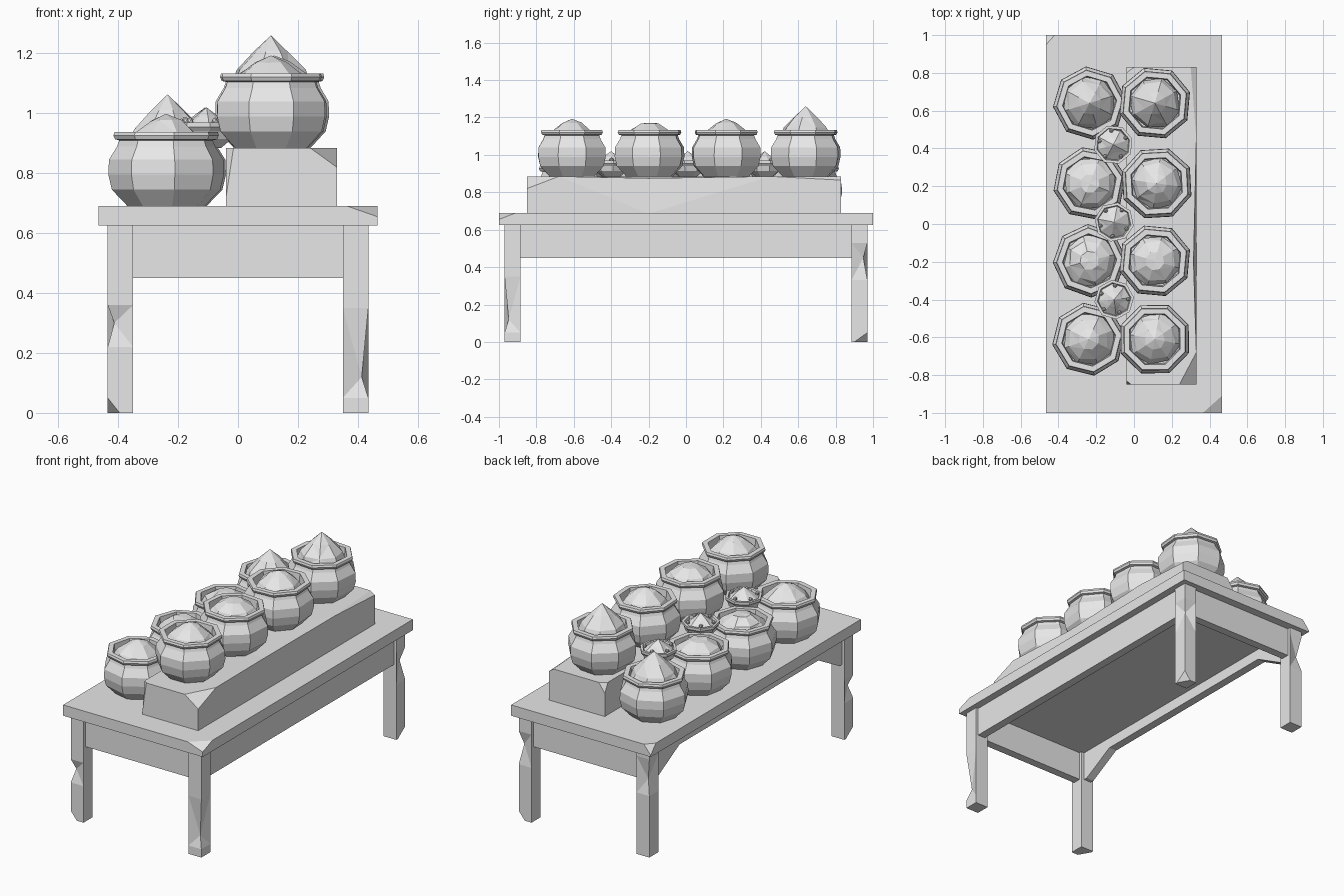
import bpy, bmesh, random
from math import cos, sin, pi
from mathutils import Vector

random.seed(4)
cube = bpy.data.objects.get("Cube")
if cube:
    bpy.data.objects.remove(cube, do_unlink=True)

GREY = (0.8, 0.8, 0.8, 1)
mat = bpy.data.materials.new("plain_grey")
mat.use_nodes = True
mat.diffuse_color = GREY
mat.node_tree.nodes["Principled BSDF"].inputs["Base Color"].default_value = GREY


def finish(bm, name):
    bmesh.ops.recalc_face_normals(bm, faces=bm.faces)
    mesh = bpy.data.meshes.new(name)
    bm.to_mesh(mesh)
    bm.free()
    mesh.materials.append(mat)
    obj = bpy.data.objects.new(name, mesh)
    bpy.context.collection.objects.link(obj)
    return obj


def box(lo, hi):
    bm = bmesh.new()
    bmesh.ops.create_cube(bm, size=1)
    lo, hi = Vector(lo), Vector(hi)
    for v in bm.verts:
        v.co = (lo + hi) / 2 + v.co * (hi - lo)
    return bm


def chip(bm, a, b, c, corner):
    """Cut a corner off along the plane through a, b and c."""
    a, b, c = Vector(a), Vector(b), Vector(c)
    n = (b - a).cross(c - a).normalized()
    if n.dot(Vector(corner) - a) < 0:
        n = -n
    bmesh.ops.bisect_plane(bm, geom=bm.verts[:] + bm.edges[:] + bm.faces[:],
                           plane_co=a, plane_no=n, clear_outer=True)
    bmesh.ops.holes_fill(bm, edges=[e for e in bm.edges if e.is_boundary])


def notch(bm, x, y, levels, depth):
    """Dent one vertical corner edge at the middle of three levels."""
    for z in levels:
        bmesh.ops.bisect_plane(bm, geom=bm.verts[:] + bm.edges[:] + bm.faces[:],
                               plane_co=(0, 0, z), plane_no=(0, 0, 1))
    v = min(bm.verts, key=lambda v: (v.co - Vector((x, y, levels[1]))).length)
    v.co.x -= depth * (1 if x > 0 else -1)
    v.co.y -= depth * (1 if y > 0 else -1)
    bmesh.ops.triangulate(bm, faces=[f for f in bm.faces if v in f.verts])


def lathe(name, profile, sides, loc, turn=0.0, jitter=0.0):
    """Spin (radius, height) points; radius 0 makes a tip."""
    bm = bmesh.new()
    rings = []
    for r, z in profile:
        if r == 0:
            rings.append([bm.verts.new((loc[0], loc[1], loc[2] + z))] * sides)
            continue
        ring = []
        for i in range(sides):
            a = turn + 2 * pi * i / sides
            k = r * (1 + random.uniform(-jitter, jitter))
            dz = random.uniform(-jitter, jitter) * 0.06
            ring.append(bm.verts.new((loc[0] + k * cos(a), loc[1] + k * sin(a), loc[2] + z + dz)))
        rings.append(ring)
    for low, up in zip(rings, rings[1:]):
        for i in range(sides):
            j = (i + 1) % sides
            quad = dict.fromkeys((low[i], low[j], up[j], up[i]))
            bm.faces.new(list(quad))
    if profile[0][0] > 0:
        bm.faces.new(rings[0][::-1])
    if jitter:
        bmesh.ops.triangulate(bm, faces=bm.faces)
    return finish(bm, name)


# Table top with worn corners
top = box((-0.465, -1, 0.625), (0.465, 1, 0.69))
chip(top, (0.365, -1, 0.69), (0.465, -0.91, 0.69), (0.465, -1, 0.655), (0.465, -1, 0.69))
chip(top, (-0.465, 0.95, 0.69), (-0.42, 1, 0.69), (-0.465, 1, 0.635), (-0.465, 1, 0.69))
finish(top, "table_top")

# Legs, each with dents on its outer corner
dents = {(-1, -1): [(0.22, 0.30, 0.36)], (1, -1): [(0.05, 0.12, 0.35)],
         (-1, 1): [(0.37, 0.46, 0.59)], (1, 1): [(0.33, 0.45, 0.53)]}
for (sx, sy), cuts in dents.items():
    xs = sorted((sx * 0.35, sx * 0.435))
    ys = sorted((sy * 0.885, sy * 0.97))
    leg = box((xs[0], ys[0], 0), (xs[1], ys[1], 0.626))
    for levels in cuts:
        notch(leg, sx * 0.435, sy * 0.97, levels, 0.022)
    if sx == sy:
        x, y = sx * 0.435, sy * 0.97
        chip(leg, (x, y, 0.05), (x - sx * 0.04, y, 0), (x, y - sy * 0.07, 0), (x, y, 0))
    finish(leg, f"leg_{'left' if sx > 0 else 'right'}_{'back' if sy > 0 else 'front'}")

# Deep rails on the ends and the left side
for sy, end in ((-1, "front"), (1, "back")):
    ys = sorted((sy * 0.90, sy * 0.95))
    finish(box((-0.36, ys[0], 0.45), (0.36, ys[1], 0.626)), f"{end}_rail")
finish(box((0.37, -0.89, 0.45), (0.42, 0.89, 0.626)), "left_rail")

# Open right side: shallow rail with slanted brackets
rail = bmesh.new()
outline = [(-0.89, 0.626), (-0.89, 0.45), (-0.86, 0.45), (-0.66, 0.56),
           (0.66, 0.56), (0.86, 0.45), (0.89, 0.45), (0.89, 0.626)]
face = rail.faces.new([rail.verts.new((-0.42, y, z)) for y, z in outline])
extruded = bmesh.ops.extrude_face_region(rail, geom=[face])["geom"]
bmesh.ops.translate(rail, vec=(0.05, 0, 0),
                    verts=[g for g in extruded if isinstance(g, bmesh.types.BMVert)])
if not any(f.normal.x < 0 and abs(f.calc_center_median().x + 0.42) < 0.001 for f in rail.faces):
    rail.normal_update()
finish(rail, "right_rail")

# Raised step carrying the left row, with worn edges
step = box((-0.04, -0.85, 0.685), (0.33, 0.83, 0.885))
chip(step, (0.24, -0.85, 0.885), (0.33, -0.68, 0.885), (0.33, -0.85, 0.82), (0.33, -0.85, 0.885))
chip(step, (0.30, 0.83, 0.885), (0.33, 0.45, 0.885), (0.33, 0.83, 0.865), (0.33, 0.83, 0.885))
chip(step, (-0.04, 0.83, 0.83), (-0.04, 0.80, 0.885), (0.0, 0.83, 0.885), (-0.04, 0.83, 0.885))
chip(step, (-0.04, -0.85, 0.72), (-0.015, -0.85, 0.885), (-0.04, -0.83, 0.885), (-0.04, -0.85, 0.885))
bmesh.ops.bisect_plane(step, geom=step.verts[:] + step.edges[:] + step.faces[:],
                       plane_co=(0, -0.2, 0), plane_no=(0, 1, 0))
edge = max((v for v in step.verts if abs(v.co.y + 0.2) < 0.01), key=lambda v: v.co.x + v.co.z)
edge.co += Vector((-0.015, 0, -0.01))
bmesh.ops.triangulate(step, faces=[f for f in step.faces if edge in f.verts])
finish(step, "step")

# Round pots with heaped contents: (x, y, base, heap height above rim, turn)
POT = [(0.13, 0), (0.183, 0.055), (0.195, 0.105), (0.193, 0.155), (0.165, 0.2),
       (0.158, 0.22), (0.172, 0.223), (0.178, 0.236), (0.174, 0.248),
       (0.144, 0.248), (0.138, 0.19), (0, 0.19)]
pots = [(-0.235, 0.64, 0.69, 0.125, 0.1), (-0.235, 0.215, 0.69, 0.035, 0.2),
        (-0.235, -0.195, 0.69, 0.035, 0.05), (-0.24, -0.61, 0.69, 0.06, 0.15),
        (0.11, 0.64, 0.885, 0.127, 0.3), (0.12, 0.215, 0.885, 0.06, 0.45),
        (0.11, -0.195, 0.885, 0.035, 0.3), (0.11, -0.61, 0.885, 0.06, 0.4)]
for i, (x, y, z, h, turn) in enumerate(pots, 1):
    lathe(f"pot_{i}", POT, 8, (x, y, z), turn)
    if h > 0.1:
        heap = [(0.139, 0.215), (0.118, 0.26), (0.06, 0.25 + h * 0.55), (0, 0.248 + h)]
    elif h > 0.05:
        heap = [(0.139, 0.205), (0.11, 0.243), (0.055, 0.25 + h * 0.6), (0, 0.248 + h)]
    else:
        heap = [(0.139, 0.21), (0.11, 0.245), (0.05, 0.247 + h), (0, 0.25 + h)]
    lathe(f"heap_{i}", heap, 8, (x, y, z), turn + 0.2, 0.05)

# Small bowls between the rows, each with a heap and a few pellets
BOWL = [(0.05, 0), (0.085, 0.03), (0.092, 0.055), (0.105, 0.07), (0.105, 0.085),
        (0.09, 0.085), (0.084, 0.065), (0, 0.065)]
for i, (x, y) in enumerate([(-0.11, 0.42), (-0.105, 0.01), (-0.105, -0.4)], 1):
    base = (x, y, 0.885)
    lathe(f"bowl_{i}", BOWL, 8, base, 0.3 * i)
    lathe(f"bowl_heap_{i}", [(0.085, 0.07), (0.04, 0.105), (0, 0.135)], 8, base, 0.3 * i, 0.06)
    pellets = bmesh.new()
    for k in range(5):
        a = 0.5 * i + k * 1.2
        spot = Vector((x + 0.075 * cos(a), y + 0.075 * sin(a), 0.885 + 0.09))
        new = bmesh.ops.create_icosphere(pellets, subdivisions=1, radius=0.012)["verts"]
        bmesh.ops.translate(pellets, vec=spot, verts=new)
    finish(pellets, f"bowl_pellets_{i}")
